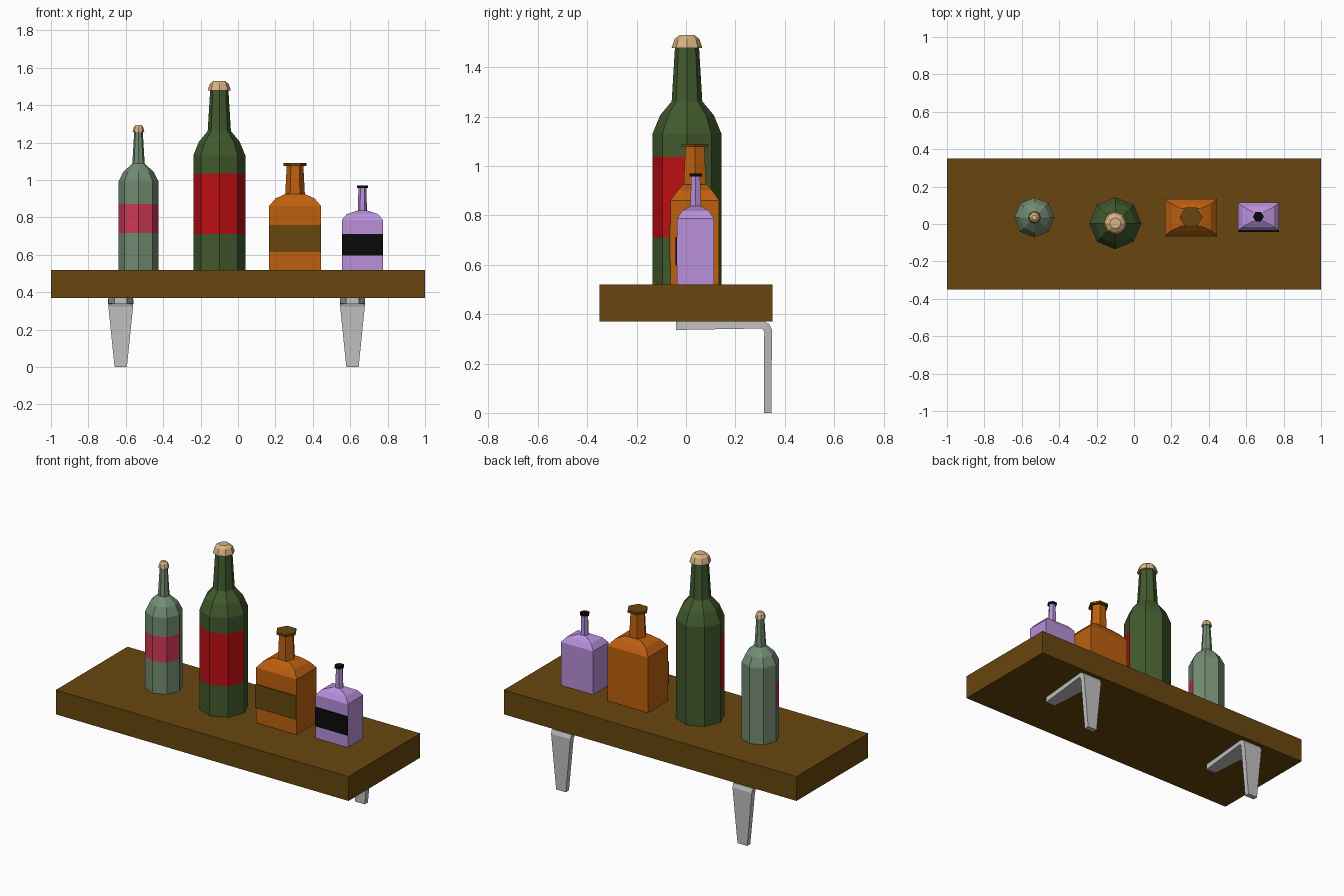
import bpy, bmesh, math
from mathutils import Vector

if "Cube" in bpy.data.objects:
    bpy.data.objects.remove(bpy.data.objects["Cube"])


def mat(name, r, g, b):
    m = bpy.data.materials.new(name)
    m.diffuse_color = (r, g, b, 1)
    m.use_nodes = True
    m.node_tree.nodes["Principled BSDF"].inputs["Base Color"].default_value = m.diffuse_color
    return m


WOOD = mat("brown wood", 0.138, 0.061, 0.0044)
DARK_GREEN = mat("dark green glass", 0.054, 0.102, 0.027)
PALE_GREEN = mat("pale green glass", 0.171, 0.262, 0.171)
RED = mat("red label", 0.515, 0.0044, 0.006)
PINK = mat("pink label", 0.62, 0.040, 0.095)
AMBER = mat("amber glass", 0.515, 0.117, 0.005)
PURPLE = mat("purple glass", 0.479, 0.279, 0.701)
BLACK = mat("black", 0.003, 0.003, 0.003)
CORK = mat("cork", 0.701, 0.456, 0.223)
GREY = mat("grey metal", 0.527, 0.527, 0.527)


def loft(name, rings, mats, rule=None):
    """Skin a list of equal-length point rings, capped at both ends."""
    bm = bmesh.new()
    loops = [[bm.verts.new(p) for p in ring] for ring in rings]
    n = len(loops[0])
    for a, b in zip(loops, loops[1:]):
        for i in range(n):
            j = (i + 1) % n
            bm.faces.new((a[i], a[j], b[j], b[i]))
    bm.faces.new(loops[0][::-1])
    bm.faces.new(loops[-1])
    bmesh.ops.recalc_face_normals(bm, faces=bm.faces)
    if rule:
        for f in bm.faces:
            f.material_index = rule(f.calc_center_median(), f.normal)
    me = bpy.data.meshes.new(name)
    bm.to_mesh(me)
    bm.free()
    for m in mats:
        me.materials.append(m)
    ob = bpy.data.objects.new(name, me)
    bpy.context.collection.objects.link(ob)
    return ob


def polygon(x, y, z, r, n):
    return [(x + r * math.cos(2 * math.pi * i / n),
             y + r * math.sin(2 * math.pi * i / n), z) for i in range(n)]


def rect(x, y, z, hx, hy):
    return [(x + sx * hx, y + sy * hy, z)
            for sx, sy in ((-1, -1), (1, -1), (1, 1), (-1, 1))]


def box(name, x, y, z0, z1, hx, hy, m):
    return loft(name, [rect(x, y, z, hx, hy) for z in (z0, z1)], [m])


def lathe(name, x, y, profile, n, mats, rule=None):
    return loft(name, [polygon(x, y, z, r, n) for r, z in profile], mats, rule)


# shelf board
box("shelf_board", 0, 0, 0.37, 0.52, 1.0, 0.35, WOOD)

# bent metal brackets: outer and inner edge of each cross-section, half width
STATIONS = [((-0.04, 0.37), (-0.04, 0.336), 0.034),
            ((0.315, 0.37), (0.305, 0.342), 0.066),
            ((0.338, 0.36), (0.313, 0.337), 0.067),
            ((0.348, 0.336), (0.317, 0.325), 0.066),
            ((0.346, 0.0), (0.315, 0.0), 0.033)]
for side, cx in (("left", -0.627), ("right", 0.612)):
    rings = [[(cx - w, *o), (cx + w, *o), (cx + w, *i), (cx - w, *i)]
             for o, i, w in STATIONS]
    loft(side + "_bracket", rings, [GREY])


# round eight-sided bottles with a wrapped front label and a cork
def round_bottle(name, x, y, profile, label, cork, glass, label_mat):
    def rule(c, n):
        return int(label[0] < c.z < label[1] and n.y < -0.1)
    lathe(name, x, y, profile, 8, [glass, label_mat], rule)
    lathe(name + "_cork", x, y, cork, 8, [CORK])


round_bottle("wine_bottle", -0.10, 0.004,
             [(0.139, 0.52), (0.139, 0.711), (0.139, 1.036), (0.139, 1.132),
              (0.109, 1.205), (0.062, 1.262), (0.049, 1.478)],
             (0.711, 1.036),
             [(0.062, 1.478), (0.060, 1.486), (0.050, 1.515), (0.030, 1.53)],
             DARK_GREEN, RED)
round_bottle("slim_bottle", -0.532, 0.035,
             [(0.107, 0.52), (0.107, 0.717), (0.107, 0.873), (0.107, 0.992),
              (0.080, 1.045), (0.033, 1.088), (0.023, 1.257)],
             (0.717, 0.873),
             [(0.031, 1.257), (0.030, 1.265), (0.024, 1.285), (0.014, 1.295)],
             PALE_GREEN, PINK)


# rectangular flasks with sloped shoulders, hexagonal neck, cap and label plate
def flask(name, x, y, hx, hy, z_body, z_neck, z_cap, z_top, neck, label,
          glass, trim):
    z_mid = z_body + 0.62 * (z_neck - z_body)
    loft(name + "_body",
         [rect(x, y, 0.52, hx, hy), rect(x, y, z_body, hx, hy),
          rect(x, y, z_mid, hx * 0.76, hy * 0.72),
          rect(x, y, z_neck, neck * 1.02, neck * 0.9)], [glass])
    lathe(name + "_neck", x, y, [(neck, z_neck - 0.01), (neck * 0.84, z_cap)],
          6, [glass])
    lathe(name + "_cap", x, y, [(neck * 1.16, z_cap), (neck * 1.16, z_top)],
          6, [trim])
    box(name + "_label", x, y - hy - 0.003, label[0], label[1],
        hx, 0.004, trim)


flask("amber_flask", 0.305, 0.036, 0.139, 0.098, 0.861, 0.925, 1.076, 1.09,
      0.053, (0.615, 0.76), AMBER, WOOD)
flask("purple_flask", 0.665, 0.039, 0.110, 0.075, 0.787, 0.837, 0.957, 0.97,
      0.025, (0.596, 0.712), PURPLE, BLACK)
